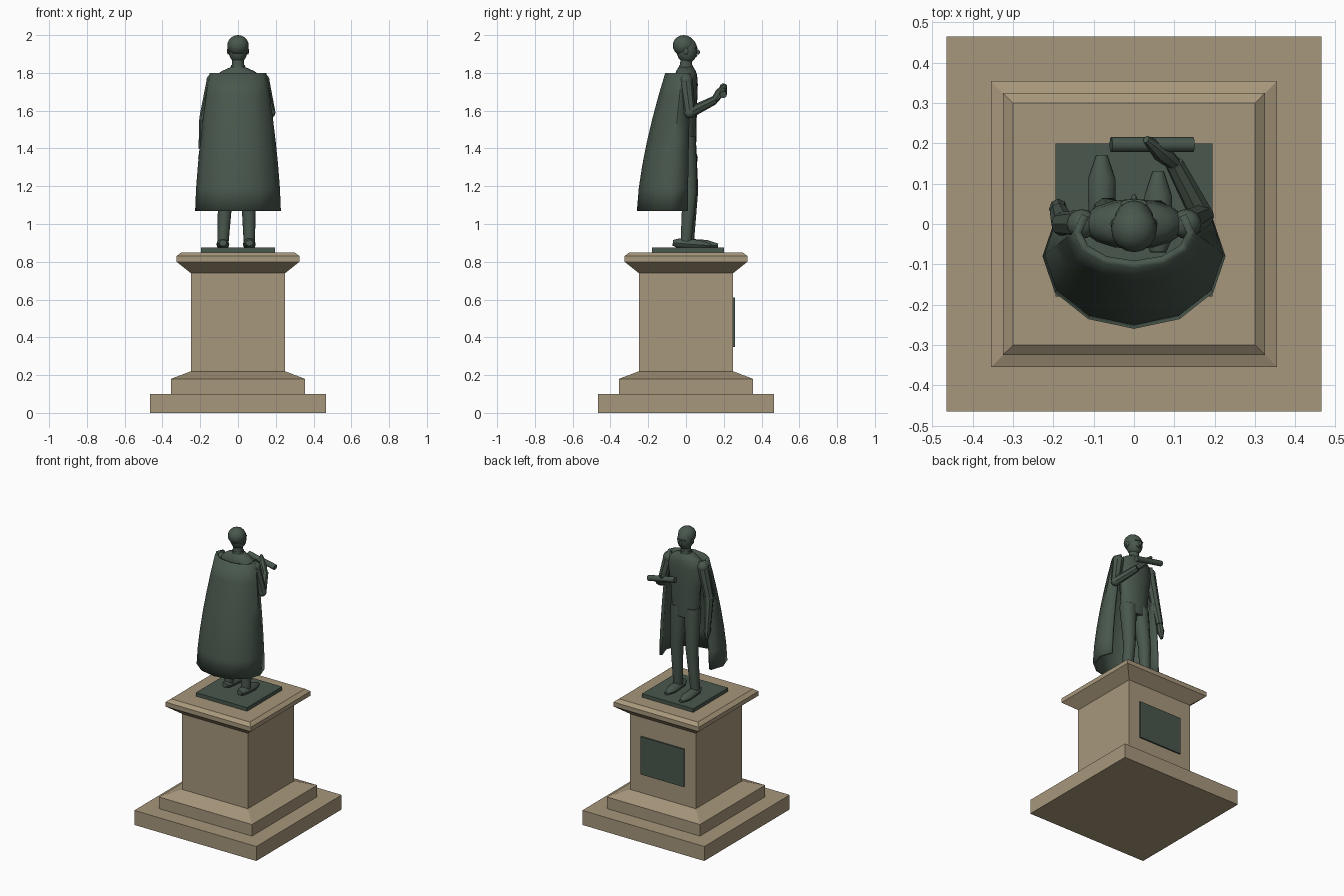
import bpy, bmesh, math
from mathutils import Vector

cube = bpy.data.objects.get("Cube")
if cube:
    bpy.data.objects.remove(cube, do_unlink=True)


def material(name, red, green, blue):
    colour = (red, green, blue, 1)
    mat = bpy.data.materials.new(name)
    mat.use_nodes = True
    mat.diffuse_color = colour
    shader = next(node for node in mat.node_tree.nodes if node.type == 'BSDF_PRINCIPLED')
    shader.inputs["Base Color"].default_value = colour
    return mat


stone = material("tan stone", 0.39, 0.31, 0.2)
bronze = material("dark green bronze", 0.066, 0.096, 0.074)


def finish(name, bm, mat, smooth=True):
    bmesh.ops.recalc_face_normals(bm, faces=bm.faces)
    mesh = bpy.data.meshes.new(name)
    bm.to_mesh(mesh)
    bm.free()
    mesh.materials.append(mat)
    part = bpy.data.objects.new(name, mesh)
    bpy.context.collection.objects.link(part)
    if smooth:
        bpy.ops.object.select_all(action='DESELECT')
        part.select_set(True)
        bpy.context.view_layer.objects.active = part
        bpy.ops.object.shade_smooth_by_angle(angle=math.radians(40))
    return part


def skin(bm, rings, closed=True):
    """Join successive rings of vertices with quads, capping closed ones."""
    for lower, upper in zip(rings, rings[1:]):
        count = len(lower)
        for i in range(count if closed else count - 1):
            j = (i + 1) % count
            bm.faces.new((lower[i], lower[j], upper[j], upper[i]))
    if closed:
        bm.faces.new(rings[0])
        bm.faces.new(rings[-1])


def limb(name, path, radii, sides=10, squash=1):
    """Loft round sections along a path, squashed along their depth."""
    bm = bmesh.new()
    rings = []
    for i, (centre, radius) in enumerate(zip(path, radii)):
        before, after = path[max(i - 1, 0)], path[min(i + 1, len(path) - 1)]
        along = (after - before).normalized()
        guide = Vector((0, 1, 0)) if abs(along.x) > abs(along.y) + abs(along.z) else Vector((1, 0, 0))
        across = (guide - along * guide.dot(along)).normalized()
        deep = along.cross(across) * squash
        angles = [math.tau * k / sides for k in range(sides)]
        rings.append([bm.verts.new(centre + (across * math.cos(a) + deep * math.sin(a)) * radius)
                      for a in angles])
    skin(bm, rings)
    return finish(name, bm, bronze)


def box(name, centre, size, mat):
    bm = bmesh.new()
    bmesh.ops.create_cube(bm, size=1)
    bmesh.ops.scale(bm, vec=size, verts=bm.verts)
    bmesh.ops.translate(bm, vec=centre, verts=bm.verts)
    return finish(name, bm, mat, smooth=False)


def ellipsoid(name, centre, radii):
    bm = bmesh.new()
    bmesh.ops.create_uvsphere(bm, u_segments=16, v_segments=10, radius=1)
    bmesh.ops.scale(bm, vec=radii, verts=bm.verts)
    bmesh.ops.translate(bm, vec=centre, verts=bm.verts)
    return finish(name, bm, bronze)


# Stepped stone pedestal: a square swept up a (half width, height) profile
profile = [(0.465, 0), (0.465, 0.1), (0.355, 0.1), (0.355, 0.18), (0.25, 0.22),
           (0.25, 0.74), (0.325, 0.8), (0.325, 0.83), (0.3, 0.85)]
corners = [(-1, -1), (1, -1), (1, 1), (-1, 1)]
bm = bmesh.new()
skin(bm, [[bm.verts.new((half * x, half * y, height)) for x, y in corners]
          for half, height in profile])
finish("stone_pedestal", bm, stone, smooth=False)

# Bronze slab under the feet and plaque on the pedestal
box("statue_slab", (0, 0.01, 0.86), (0.39, 0.38, 0.03), bronze)
box("plaque", (0, 0.25, 0.48), (0.33, 0.02, 0.26), bronze)

# Legs and shoes, with the right foot a step forward
for side, foot_x, step in (("right", -0.08, 0.04), ("left", 0.06, 0)):
    ankle = Vector((foot_x, step / 3, 0.9))
    hip = Vector((math.copysign(0.05, foot_x), 0, 1.46))
    knee = ankle.lerp(hip, 0.5) + Vector((0, 0.02, 0))
    limb(side + "_leg", [ankle, knee, hip], [0.03, 0.04, 0.055])
    heel = Vector((foot_x, step - 0.07, 0.9))
    toe = Vector((foot_x, step + 0.13, 0.885))
    limb(side + "_shoe", [heel, heel.lerp(toe, 0.15), heel.lerp(toe, 0.7), toe],
         [0.02, 0.033, 0.034, 0.014], squash=0.8)

# Coat: wide elliptical sections that grow rounder toward the neck
bm = bmesh.new()
rings = []
for height, width in ((1.4, 0.09), (1.45, 0.1), (1.6, 0.11), (1.74, 0.13),
                      (1.79, 0.115), (1.81, 0.085), (1.83, 0.04)):
    angles = [math.tau * k / 16 for k in range(16)]
    depth = 0.03 + width / 4
    rings.append([bm.verts.new((width * math.cos(a), depth * math.sin(a), height))
                  for a in angles])
skin(bm, rings)
finish("coat", bm, bronze)

# Neck and collar
throat = Vector((0, 0, 1.81))
nape = Vector((0, 0, 1.89))
limb("neck", [throat, nape], [0.035, 0.03])
limb("collar", [throat, throat.lerp(nape, 0.4)], [0.042, 0.037])

# Head and face
ellipsoid("face", (0, 0.005, 1.92), (0.05, 0.055, 0.07))
ellipsoid("hair", (0, -0.012, 1.945), (0.057, 0.058, 0.055))
ellipsoid("nose", (0, 0.06, 1.91), (0.008, 0.014, 0.014))
ellipsoid("brow", (0, 0.05, 1.93), (0.034, 0.012, 0.006))
ellipsoid("moustache", (0, 0.05, 1.89), (0.02, 0.01, 0.006))
for side, sign in (("right", -1), ("left", 1)):
    ellipsoid(side + "_ear", (sign * 0.052, 0, 1.915), (0.006, 0.012, 0.018))

# Shoulders and upper arms: the right arm hangs, the left one is raised
elbows = {"right": Vector((-0.175, 0, 1.56)), "left": Vector((0.168, 0.02, 1.59))}
for side, elbow in elbows.items():
    shoulder = Vector((math.copysign(0.13, elbow.x), 0, 1.76))
    ellipsoid(side + "_shoulder", shoulder, [0.037] * 3)
    limb(side + "_upper_arm", [shoulder, elbow], [0.036, 0.03], sides=8)
    ellipsoid(side + "_elbow", elbow, [0.03] * 3)

# Forearms and hands
wrists = {"right": Vector((-0.186, 0.03, 1.4)), "left": Vector((0.1, 0.15, 1.655))}
fingertips = {"right": Vector((-0.19, 0.045, 1.295)), "left": Vector((0.03, 0.21, 1.735))}
for side, wrist in wrists.items():
    tip = fingertips[side]
    limb(side + "_forearm", [elbows[side], wrist], [0.03, 0.023], sides=8)
    limb(side + "_hand", [wrist, wrist.lerp(tip, 0.5), tip], [0.017, 0.023, 0.009],
         sides=8, squash=1.1)

# Scroll held level in the raised hand
limb("scroll", [Vector((-0.057, 0.197, 1.725)), Vector((0.147, 0.197, 1.685))], [0.019, 0.019])

# Long cape: oval arcs, open at the front, flaring from the shoulders to the hem
bm = bmesh.new()
rows = []
levels = 6
for level in range(levels + 1):
    rise = level / levels
    flare = 1 - rise ** 1.5
    width, depth, back = 0.15 + 0.077 * flare, 0.09 + 0.09 * flare, 0.02 + 0.06 * flare
    angles = [math.radians(150 + 30 * k) for k in range(9)]
    rows.append([bm.verts.new((width * math.cos(a), depth * math.sin(a) - back, 1.07 + 0.73 * rise))
                 for a in angles])
skin(bm, rows, closed=False)
cape = finish("cape", bm, bronze)

# The cloth thickness grows inward, toward the body
thickness = cape.modifiers.new("thickness", 'SOLIDIFY')
thickness.thickness = 0.02
rear = min(cape.data.polygons, key=lambda face: face.center.y)
thickness.offset = -1 if rear.normal.y < 0 else 1
